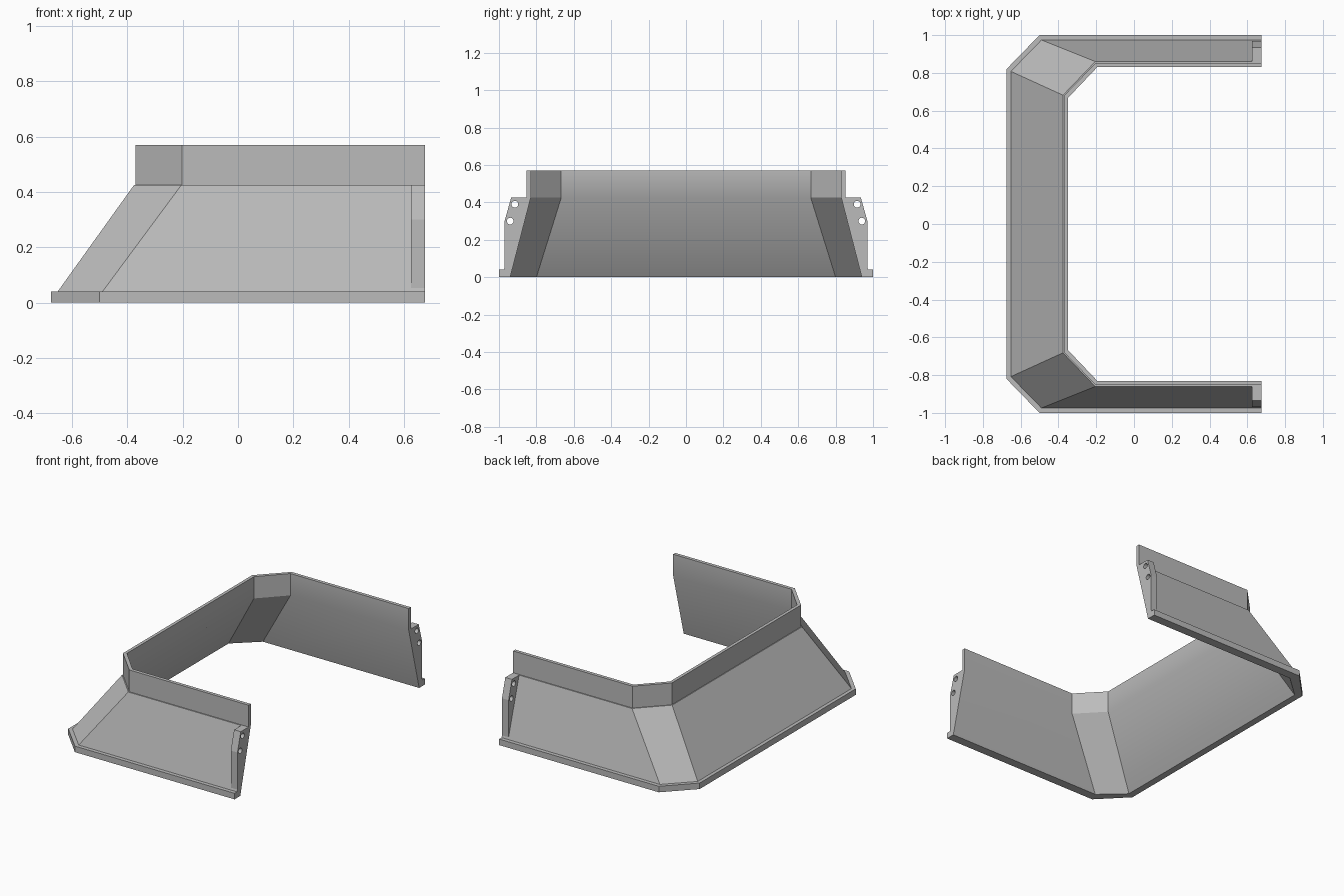
import bpy, bmesh, math
from mathutils import Matrix

if "Cube" in bpy.data.objects:
    bpy.data.objects.remove(bpy.data.objects["Cube"])

grey = bpy.data.materials.new("plain grey")
grey.diffuse_color = (0.5, 0.5, 0.5, 1)
grey.use_nodes = True
grey.node_tree.nodes["Principled BSDF"].inputs["Base Color"].default_value = grey.diffuse_color
END_X = 0.675


def make_object(name, bm):
    bmesh.ops.recalc_face_normals(bm, faces=bm.faces[:])
    mesh = bpy.data.meshes.new(name)
    bm.to_mesh(mesh)
    bm.free()
    mesh.materials.append(grey)
    obj = bpy.data.objects.new(name, mesh)
    bpy.context.collection.objects.link(obj)
    return obj


# Skirt wall: a closed cross-section carried round a chamfered U path.
# Each row: corner x on side panel, corner x on long panel, side y, corner y, z
rows = [
    (-0.500, -0.675, 1.000, 0.820, 0.000),   # base lip
    (-0.500, -0.675, 1.000, 0.820, 0.040),
    (-0.490, -0.652, 0.974, 0.808, 0.040),   # outer slope
    (-0.205, -0.376, 0.860, 0.682, 0.425),
    (-0.203, -0.371, 0.853, 0.679, 0.425),   # upright rim
    (-0.203, -0.371, 0.853, 0.679, 0.570),
    (-0.195, -0.350, 0.830, 0.667, 0.570),
    (-0.195, -0.350, 0.830, 0.667, 0.425),   # inner bend
    (-0.475, -0.630, 0.940, 0.800, 0.000),
]
BEND = 7
bm = bmesh.new()
rings = []
for xs, xl, ys, yc, z in rows:
    half = [(END_X, ys), (xs, ys), (xl, yc)]
    path = half + [(x, -y) for x, y in reversed(half)]
    rings.append([bm.verts.new((x, y, z)) for x, y in path])
n = len(rings)
for i in range(n):
    a, b = rings[i], rings[(i + 1) % n]
    for j in range(5):
        bm.faces.new((a[j], a[j + 1], b[j + 1], b[j])).smooth = True
for j in (0, 5):
    bm.faces.new([r[j] for r in rings])
# Only the inner bend of the three straight panels is soft
for e in bm.edges:
    e.smooth = False
for j in (0, 2, 4):
    bm.edges.get((rings[BEND][j], rings[BEND][j + 1])).smooth = True
make_object("skirt_wall", bm)


# Bolt flanges at both open ends, each with two drilled holes
outline = [(0.955, 0.03), (0.97, 0.03), (0.97, 0.30), (0.935, 0.425), (0.845, 0.425)]
holes = [(0.915, 0.39), (0.94, 0.30)]
for side, label in ((-1, "front"), (1, "back")):
    bm = bmesh.new()
    face = bm.faces.new([bm.verts.new((0.626, side * y, z)) for y, z in outline])
    ext = bmesh.ops.extrude_face_region(bm, geom=[face])
    bmesh.ops.translate(bm, vec=(END_X - 0.626, 0, 0),
                        verts=[v for v in ext["geom"] if isinstance(v, bmesh.types.BMVert)])
    flange = make_object(label + "_flange", bm)

    bm = bmesh.new()
    for y, z in holes:
        bmesh.ops.create_cone(bm, cap_ends=True, segments=24, radius1=0.018,
                              radius2=0.018, depth=0.2,
                              matrix=Matrix.Translation((0.65, side * y, z))
                              @ Matrix.Rotation(math.pi / 2, 4, 'Y'))
    cutter = make_object(label + "_hole_cutter", bm)
    cutter.hide_render = True
    mod = flange.modifiers.new("holes", 'BOOLEAN')
    mod.operation = 'DIFFERENCE'
    mod.solver = 'EXACT'
    mod.object = cutter
    bpy.context.view_layer.objects.active = flange
    bpy.ops.object.modifier_apply(modifier=mod.name)
    bpy.data.objects.remove(cutter)
